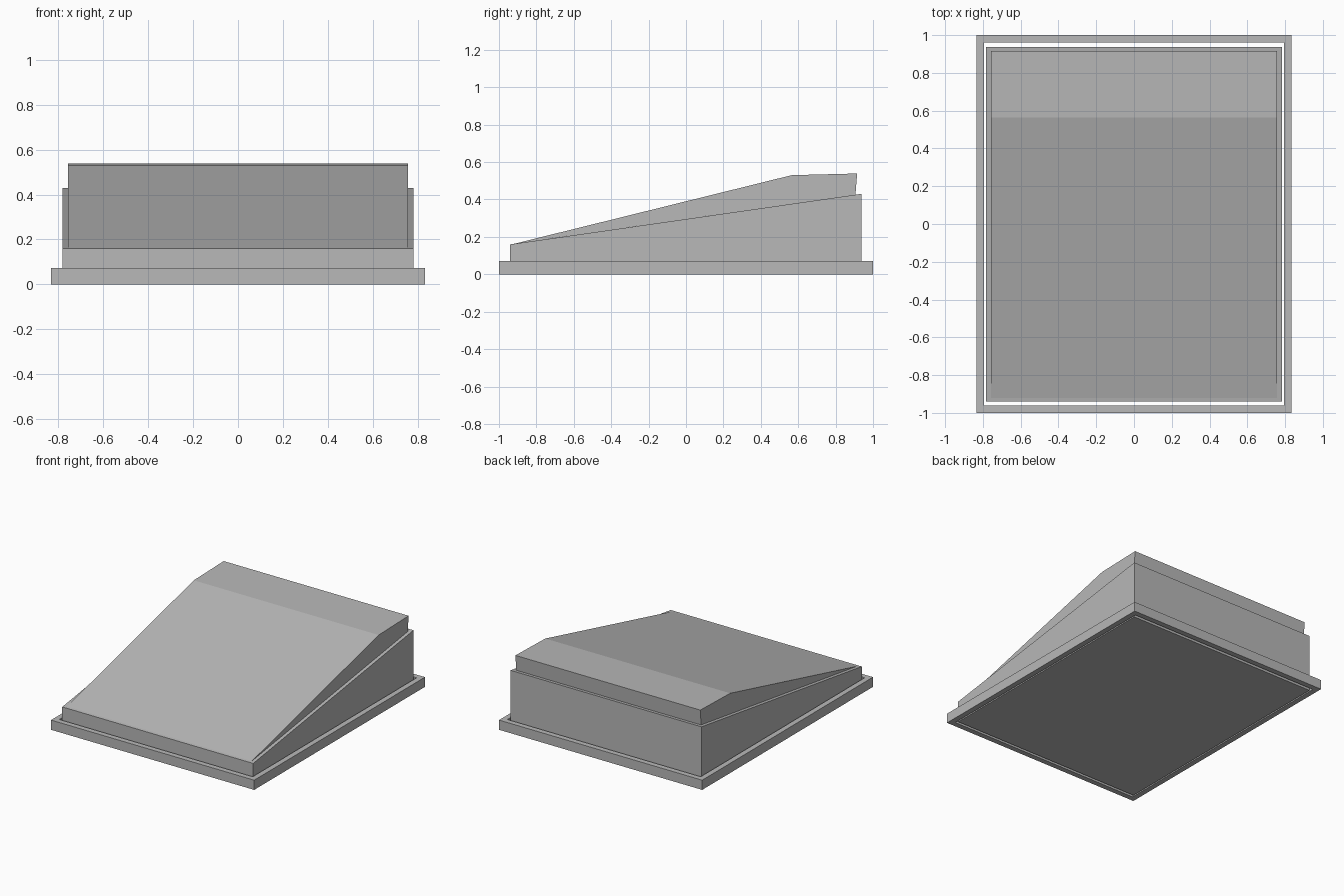
import bpy
import bmesh

if "Cube" in bpy.data.objects:
    bpy.data.objects.remove(bpy.data.objects["Cube"])

grey = bpy.data.materials.new("mid grey")
grey.diffuse_color = (0.48, 0.48, 0.48, 1)
grey.use_nodes = True
grey.node_tree.nodes["Principled BSDF"].inputs["Base Color"].default_value = grey.diffuse_color


def finish(name, bm):
    bmesh.ops.recalc_face_normals(bm, faces=bm.faces)
    mesh = bpy.data.meshes.new(name)
    bm.to_mesh(mesh)
    bm.free()
    mesh.materials.append(grey)
    obj = bpy.data.objects.new(name, mesh)
    bpy.context.collection.objects.link(obj)
    return obj


def side_profile(name, half_width, points):
    """Extrude a (y, z) side profile across the full width."""
    bm = bmesh.new()
    face = bm.faces.new([bm.verts.new((-half_width, y, z)) for y, z in points])
    out = bmesh.ops.extrude_face_region(bm, geom=[face])
    moved = [v for v in out["geom"] if isinstance(v, bmesh.types.BMVert)]
    bmesh.ops.translate(bm, verts=moved, vec=(2 * half_width, 0, 0))
    return finish(name, bm)


def ring(name, outer, inner, height):
    """Open rectangular frame standing on the ground."""
    bm = bmesh.new()
    loops = []
    for (hx, hy), z in ((outer, 0), (outer, height), (inner, height), (inner, 0)):
        loops.append([bm.verts.new((sx * hx, sy * hy, z))
                      for sx, sy in ((-1, -1), (1, -1), (1, 1), (-1, 1))])
    for a, b in zip(loops, loops[1:] + loops[:1]):
        for i in range(4):
            j = (i + 1) % 4
            bm.faces.new((a[i], a[j], b[j], b[i]))
    return finish(name, bm)


# Low frame around the foot, with a narrow gap to the body
ring("base_frame", (0.833, 1.0), (0.793, 0.96), 0.072)

# Wedge-shaped body
side_profile("wedge_body", 0.783,
             [(-0.94, 0), (0.937, 0), (0.937, 0.43), (-0.94, 0.16)])

# Sloping lid with a nearly level strip at the back
side_profile("sloped_lid", 0.758,
             [(-0.92, 0.163), (0.906, 0.4255), (0.915, 0.539), (0.565, 0.53)])
